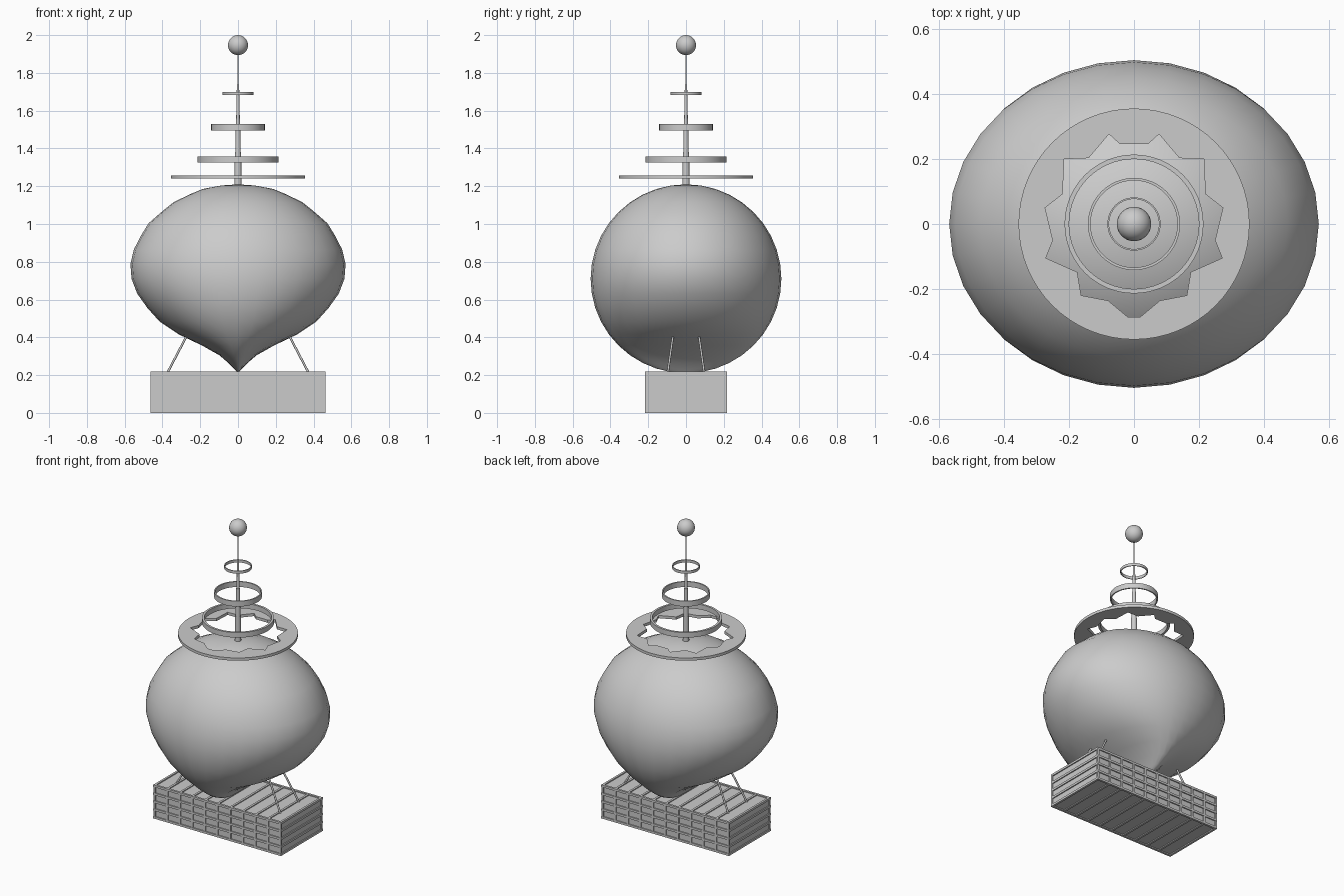
import bpy, bmesh, math
from mathutils import Vector

if "Cube" in bpy.data.objects:
    bpy.data.objects.remove(bpy.data.objects["Cube"])


def make(name, bm, smooth=None):
    bmesh.ops.recalc_face_normals(bm, faces=bm.faces[:])
    me = bpy.data.meshes.new(name)
    bm.to_mesh(me)
    bm.free()
    ob = bpy.data.objects.new(name, me)
    bpy.context.collection.objects.link(ob)
    if smooth:
        bpy.ops.object.select_all(action='DESELECT')
        ob.select_set(True)
        bpy.context.view_layer.objects.active = ob
        bpy.ops.object.shade_smooth_by_angle(angle=math.radians(smooth))
    return ob


def add_box(bm, lo, hi):
    vs = bmesh.ops.create_cube(bm, size=1)['verts']
    for v in vs:
        v.co = Vector([(lo[i] + hi[i]) / 2 + v.co[i] * (hi[i] - lo[i]) for i in range(3)])


def circle(r, n=64):
    return [(r * math.cos(2 * math.pi * i / n), r * math.sin(2 * math.pi * i / n)) for i in range(n)]


def rod(bm, a, b, r1, r2, n=12):
    a, b = Vector(a), Vector(b)
    vs = bmesh.ops.create_cone(bm, cap_ends=True, segments=n, radius1=r1, radius2=r2,
                               depth=(b - a).length)['verts']
    q = Vector((0, 0, 1)).rotation_difference(b - a)
    for v in vs:
        v.co = q @ v.co + (a + b) / 2


# balloon: round from the side, onion shaped from the front
half_width = [(0.21, 0), (0.25, .035), (0.30, .09), (0.35, .175), (0.40, .29), (0.5, .44), (0.63, .533),
              (0.70, .562), (0.77, .574), (0.88, .548), (1.0, .478), (1.11, .352), (1.185, .19), (1.21, 0)]


def width_at(z):
    for (z0, w0), (z1, w1) in zip(half_width, half_width[1:]):
        if z <= z1:
            return w0 + (w1 - w0) * (z - z0) / (z1 - z0)
    return 0


bm = bmesh.new()
bmesh.ops.create_uvsphere(bm, u_segments=32, v_segments=20, radius=1)
for v in bm.verts:
    z = 0.71 + 0.5 * v.co.z
    r = math.hypot(v.co.x, v.co.y)
    if r > 0.001:
        # upper half stays elliptical, lower half follows the tapered outline
        w = width_at(z) if z < 1.1 else max(width_at(z), 0.57 * r)
        v.co.x = v.co.x / r * w
    v.co.y *= 0.505
    v.co.z = z
make("balloon", bm, 60)

# basket core with slats and hoops
X, Y, H, B = 0.463, 0.217, 0.22, 0.014
bm = bmesh.new()
add_box(bm, (-X + .007, -Y + .007, .007), (X - .007, Y - .007, H - .007))
make("basket_core", bm)

bm = bmesh.new()
for i in range(5):
    z = i * (H - B) / 4
    for s in (-1, 1):
        ya, yb = sorted((s * Y, s * (Y - B)))
        add_box(bm, (-X, ya, z), (X, yb, z + B))
        xa, xb = sorted((s * X, s * (X - B)))
        add_box(bm, (xa, -Y + B, z), (xb, Y - B, z + B))
make("basket_rails", bm)

bm = bmesh.new()
for i in range(11):
    x = -X + i * (2 * X - B) / 10
    for s in (-1, 1):
        ya, yb = sorted((s * (Y - .001), s * (Y - B)))
        add_box(bm, (x, ya, 0), (x + B, yb, H))
    for z in (0.001, H - B):
        add_box(bm, (x, -Y + B, z), (x + B, Y - B, z + B - .001))
make("basket_hoops", bm)

# ropes
bm = bmesh.new()
for sx in (-1, 1):
    for sy in (-1, 1):
        rod(bm, (sx * .375, sy * .097, .21), (sx * .265, sy * .067, .42), .006, .006, 8)
make("ropes", bm, 50)


# flat rings around the mast
def ring(name, z0, z1, ro, ri):
    n = 64
    bm = bmesh.new()
    loops = [[bm.verts.new((x, y, z)) for x, y in circle(r, n)]
             for r, z in ((ro, z0), (ro, z1), (ri, z1), (ri, z0))]
    for k in range(4):
        a, b = loops[k], loops[(k + 1) % 4]
        for i in range(n):
            j = (i + 1) % n
            bm.faces.new((a[i], a[j], b[j], b[i]))
    make(name, bm, 30)


ring("lower_hoop", 1.325, 1.358, .214, .2)
ring("middle_hoop", 1.495, 1.53, .142, .134)
ring("upper_hoop", 1.682, 1.7, .082, .077)

# wide disc with a toothed opening
half = [(.043, .246), (.077, .277), (.14, .203), (.215, .2), (.22, .092), (.274, .05), (.25, -.05),
        (.272, -.105), (.175, -.148), (.163, -.22), (.08, -.236), (.02, -.286)]
hole = half + [(-x, y) for x, y in reversed(half)]
bm = bmesh.new()
edges = []
for pts in (circle(.356), hole):
    vs = [bm.verts.new((x, y, 1.24)) for x, y in pts]
    edges += [bm.edges.new((vs[i], vs[(i + 1) % len(vs)])) for i in range(len(vs))]
bmesh.ops.triangle_fill(bm, use_beauty=True, use_dissolve=False, edges=edges)
for f in [f for f in bm.faces if f.calc_center_median().xy.length < .2]:
    bm.faces.remove(f)
ext = bmesh.ops.extrude_face_region(bm, geom=bm.faces[:], use_keep_orig=True)['geom']
for v in ext:
    if isinstance(v, bmesh.types.BMVert):
        v.co.z = 1.258
make("toothed_disc", bm, 15)

# stepped mast and ball
bm = bmesh.new()
for z0, z1, r0, r1 in ((1.19, 1.37, .02, .017), (1.36, 1.55, .015, .011),
                       (1.54, 1.74, .010, .006), (1.73, 1.91, .004, .003)):
    rod(bm, (0, 0, z0), (0, 0, z1), r0, r1, 16)
make("mast", bm, 40)

bm = bmesh.new()
bmesh.ops.create_uvsphere(bm, u_segments=32, v_segments=16, radius=.053)
bmesh.ops.translate(bm, verts=bm.verts[:], vec=(0, 0, 1.947))
make("ball", bm, 60)
